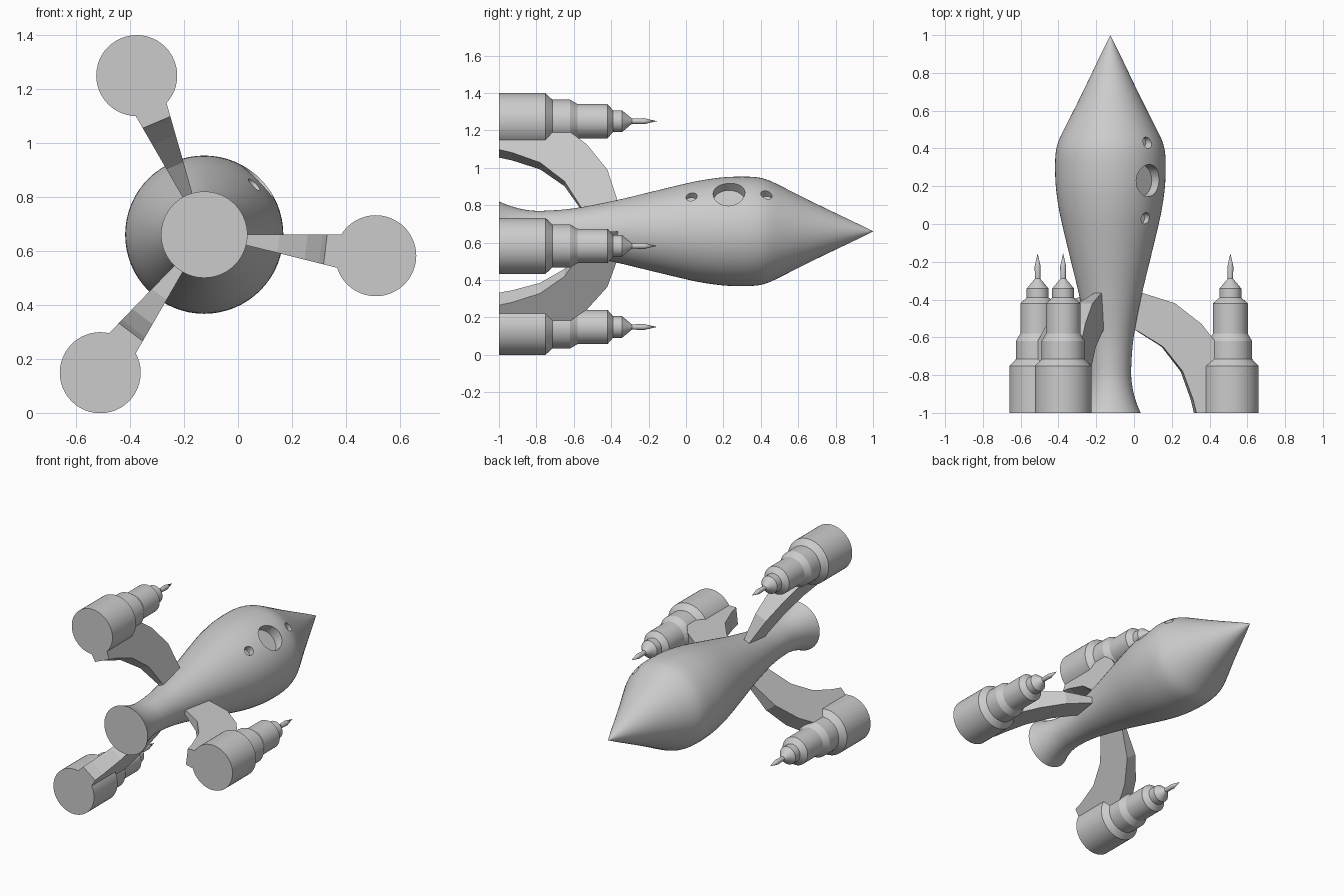
import bpy, bmesh, math
from mathutils import Vector, Matrix

if "Cube" in bpy.data.objects:
    bpy.data.objects.remove(bpy.data.objects["Cube"])

CX, CZ = -0.125, 0.66            # hull axis, running along y
ARM_ANGLES = (-7, 113, 233)


def make_object(name, bm, smooth_angle=None):
    bmesh.ops.remove_doubles(bm, verts=bm.verts, dist=1e-5)
    bmesh.ops.recalc_face_normals(bm, faces=bm.faces)
    me = bpy.data.meshes.new(name)
    bm.to_mesh(me)
    bm.free()
    ob = bpy.data.objects.new(name, me)
    bpy.context.collection.objects.link(ob)
    if smooth_angle:
        shade(me, smooth_angle)
    return ob


def shade(me, angle):
    me.polygons.foreach_set("use_smooth", [True] * len(me.polygons))
    me.set_sharp_from_angle(angle=math.radians(angle))


def lathe(name, profile, x, z, sides, angle):
    """Revolve (y, radius) points about an axis parallel to y, with closed ends."""
    bm = bmesh.new()
    rings = []
    for y, r in profile:
        rings.append([bm.verts.new((x + r * math.cos(2 * math.pi * i / sides), y,
                                    z + r * math.sin(2 * math.pi * i / sides)))
                      for i in range(sides)])
    for a, b in zip(rings, rings[1:]):
        for i in range(sides):
            j = (i + 1) % sides
            bm.faces.new((a[i], a[j], b[j], b[i]))
    bm.faces.new(rings[0])
    return make_object(name, bm, angle)


def smooth_profile(pts, steps=4):
    """Catmull-Rom subdivision of a profile."""
    p = [Vector(q) for q in pts]
    p = [2 * p[0] - p[1]] + p + [2 * p[-1] - p[-2]]
    out = []
    for a, b, c, d in zip(p, p[1:], p[2:], p[3:]):
        for k in range(steps):
            t = k / steps
            out.append(0.5 * (2 * b + (c - a) * t + (2 * a - 5 * b + 4 * c - d) * t * t
                              + (3 * b - a - 3 * c + d) * t ** 3))
    return out + [p[-2]]


# Hull: flared tail, swollen middle, pointed nose
hull_profile = smooth_profile([
    (-1, .16), (-.94, .136), (-.86, .116), (-.77, .11), (-.6, .123), (-.38, .165),
    (-.2, .208), (0, .256), (.1, .276), (.2, .289), (.3, .293), (.38, .289), (.44, .274),
    (.52, .236), (.62, .185), (.72, .136), (.82, .088), (.91, .045), (1, .0)])
hull = lathe("hull", hull_profile, CX, CZ, 64, 35)

# Portholes: round recesses cut into the upper right of the hull
out_dir = Vector((math.cos(math.radians(45)), 0, math.sin(math.radians(45))))
turn = out_dir.to_track_quat('Z', 'Y').to_matrix().to_4x4()
for y, radius, floor in ((.03, .03, .225), (.23, .085, .225), (.43, .03, .235)):
    bm = bmesh.new()
    centre = Vector((CX, y, CZ)) + out_dir * (floor + .1)
    bmesh.ops.create_cone(bm, cap_ends=True, segments=32, radius1=radius, radius2=radius,
                          depth=.2, matrix=Matrix.Translation(centre) @ turn)
    cutter = make_object("porthole_cutter", bm)
    cutter.hide_render = True
    mod = hull.modifiers.new("porthole", 'BOOLEAN')
    mod.operation, mod.solver, mod.object = 'DIFFERENCE', 'EXACT', cutter
bpy.context.view_layer.update()
cut = bpy.data.meshes.new_from_object(hull.evaluated_get(bpy.context.evaluated_depsgraph_get()))
hull.modifiers.clear()
hull.data = cut
shade(cut, 35)
for ob in [o for o in bpy.data.objects if o.name.startswith("porthole_cutter")]:
    bpy.data.objects.remove(ob)

# Stepped boosters and the curved arms that carry them
booster_profile = [
    (-1, .15), (-.752, .15), (-.715, .115), (-.62, .115), (-.58, .092), (-.42, .092),
    (-.39, .058), (-.342, .058), (-.289, .014), (-.225, .016), (-.155, 0)]
arm_outline = [                   # (radius from hull axis, y)
    (.08, -.34), (.168, -.365), (.34, -.42), (.48, -.53), (.565, -.64), (.62, -.78),
    (.64, -1), (.452, -1), (.435, -.93), (.38, -.78), (.277, -.65), (.14, -.565), (.08, -.55)]
taper = math.tan(math.radians(7))  # arms widen in proportion to radius

for n, deg in enumerate(ARM_ANGLES, 1):
    a = math.radians(deg)
    radial = Vector((math.cos(a), 0, math.sin(a)))
    side = Vector((-math.sin(a), 0, math.cos(a)))
    hub = Vector((CX, 0, CZ))

    centre = hub + radial * .64
    lathe(f"booster_{n}", booster_profile, centre.x, centre.z, 48, 25)

    bm = bmesh.new()
    edges = [[bm.verts.new(hub + radial * r + side * (s * r * taper) + Vector((0, y, 0)))
              for r, y in arm_outline] for s in (1, -1)]
    bm.faces.new(edges[0])
    bm.faces.new(edges[1][::-1])
    count = len(arm_outline)
    for i in range(count):
        j = (i + 1) % count
        bm.faces.new((edges[0][i], edges[1][i], edges[1][j], edges[0][j]))
    make_object(f"arm_{n}", bm)
